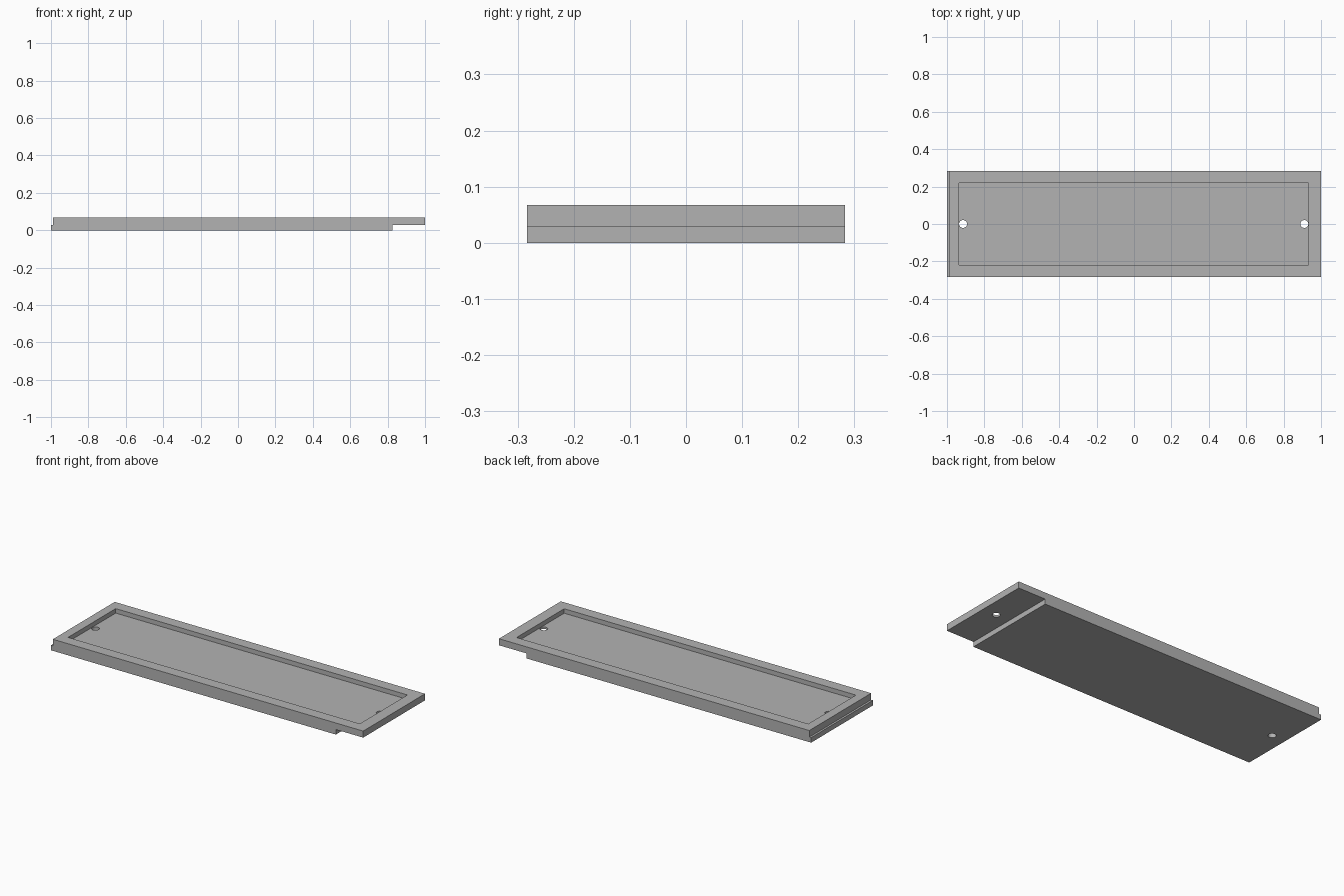
import bpy
import bmesh

if "Cube" in bpy.data.objects:
    bpy.data.objects.remove(bpy.data.objects["Cube"], do_unlink=True)

HALF_WIDTH = 0.283
STEP_Z, FLOOR_Z, TOP_Z = 0.029, 0.041, 0.067

grey = bpy.data.materials.new("light_grey")
grey.use_nodes = True
colour = (0.45, 0.45, 0.45, 1)
grey.diffuse_color = colour
grey.node_tree.nodes["Principled BSDF"].inputs["Base Color"].default_value = colour


def extrude_profile(name, points, half_width):
    """Extrude an (x, z) outline along y."""
    bm = bmesh.new()
    face = bm.faces.new([bm.verts.new((x, -half_width, z)) for x, z in points])
    result = bmesh.ops.extrude_face_region(bm, geom=[face])
    verts = [v for v in result["geom"] if isinstance(v, bmesh.types.BMVert)]
    bmesh.ops.translate(bm, verts=verts, vec=(0, 2 * half_width, 0))
    bmesh.ops.recalc_face_normals(bm, faces=bm.faces)
    mesh = bpy.data.meshes.new(name)
    bm.to_mesh(mesh)
    bm.free()
    mesh.materials.append(grey)
    obj = bpy.data.objects.new(name, mesh)
    bpy.context.collection.objects.link(obj)
    return obj


def cut(target, cutter):
    """Apply a boolean difference and remove the cutter."""
    mod = target.modifiers.new(cutter.name, 'BOOLEAN')
    mod.operation = 'DIFFERENCE'
    mod.solver = 'EXACT'
    mod.object = cutter
    bpy.context.view_layer.objects.active = target
    bpy.ops.object.modifier_apply(modifier=mod.name)
    bpy.data.objects.remove(cutter, do_unlink=True)


# Tray body with overlapping end steps
tray = extrude_profile("tray", [
    (-1, 0), (0.825, 0), (0.825, STEP_Z), (1, STEP_Z),
    (1, TOP_Z), (-0.988, TOP_Z), (-0.988, STEP_Z), (-1, STEP_Z)], HALF_WIDTH)

# Shallow rectangular recess
recess = extrude_profile("recess_cutter", [
    (-0.936, FLOOR_Z), (0.933, FLOOR_Z), (0.933, 0.1), (-0.936, 0.1)], 0.218)
cut(tray, recess)

# Screw hole at each end
for x in (-0.914, 0.911):
    bpy.ops.mesh.primitive_cylinder_add(vertices=32, radius=0.021, depth=0.3,
                                        location=(x, 0, 0))
    hole = bpy.context.object
    hole.name = "hole_cutter"
    hole.data.materials.append(grey)
    cut(tray, hole)

# Smooth hole walls, sharp tray edges
bpy.ops.object.select_all(action='DESELECT')
tray.select_set(True)
bpy.context.view_layer.objects.active = tray
bpy.ops.object.shade_smooth_by_angle()
